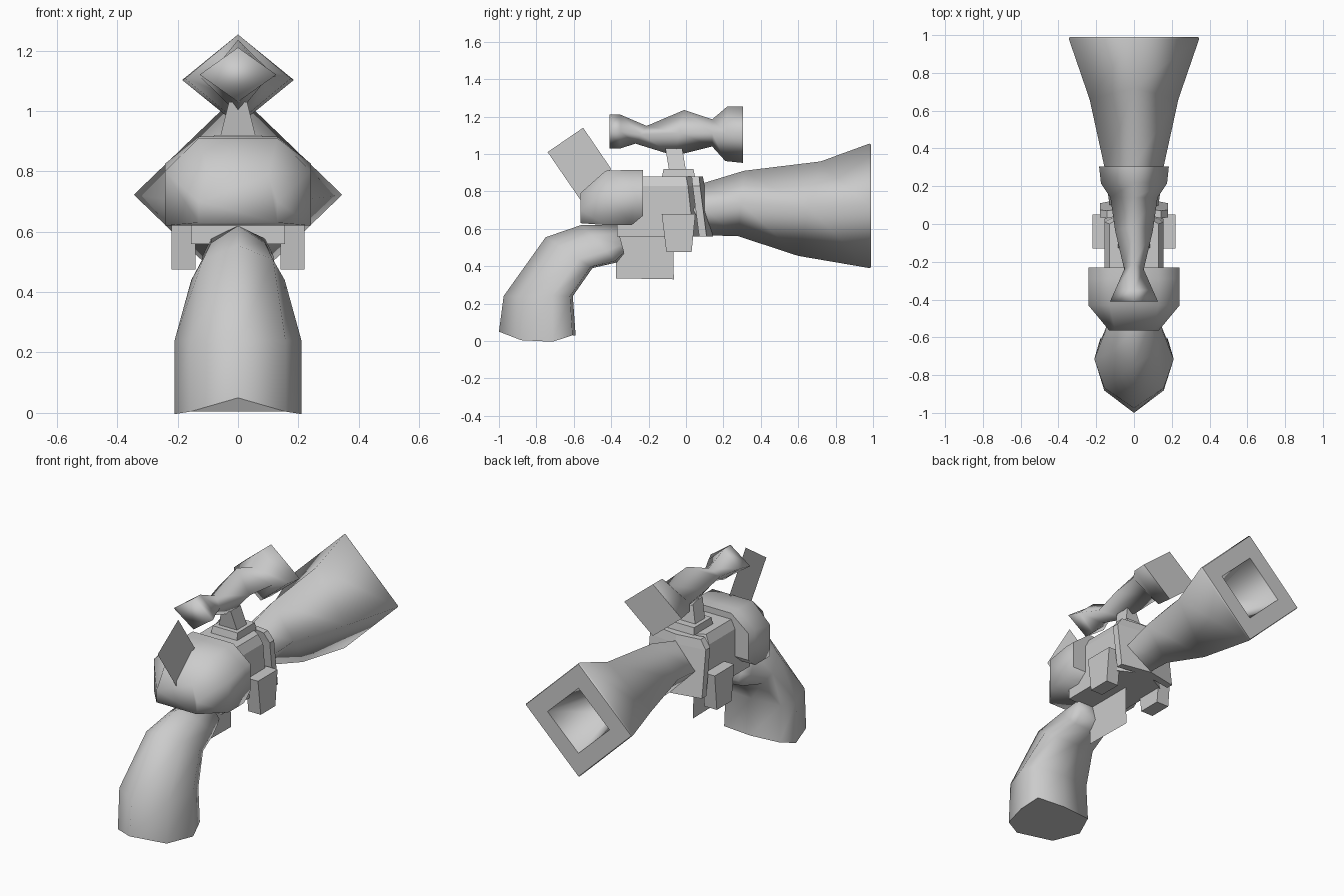
import bpy, bmesh
from mathutils import Vector

if "Cube" in bpy.data.objects:
    bpy.data.objects.remove(bpy.data.objects["Cube"])

GREY = (0.6, 0.6, 0.6, 1)
mat = bpy.data.materials.new("plain_grey")
mat.use_nodes = True
mat.diffuse_color = GREY
mat.node_tree.nodes["Principled BSDF"].inputs["Base Color"].default_value = GREY


def finish(name, bm, smooth=False):
    if len(bm.faces) > 1:
        bmesh.ops.recalc_face_normals(bm, faces=bm.faces)
    for f in bm.faces:
        f.smooth = smooth
    me = bpy.data.meshes.new(name)
    bm.to_mesh(me)
    bm.free()
    me.materials.append(mat)
    ob = bpy.data.objects.new(name, me)
    bpy.context.collection.objects.link(ob)
    return ob


def loft(name, rings, smooth=True, sharp=()):
    """Skin closed rings, cap both ends; rings listed in sharp get hard edges."""
    bm = bmesh.new()
    loops = [[bm.verts.new(p) for p in ring] for ring in rings]
    n = len(loops[0])
    for a, b in zip(loops, loops[1:]):
        for i in range(n):
            j = (i + 1) % n
            bm.faces.new((a[i], a[j], b[j], b[i]))
    bm.faces.new(loops[0])
    bm.faces.new(loops[-1])
    for k in sharp:
        for i in range(n):
            bm.edges.get((loops[k][i], loops[k][(i + 1) % n])).smooth = False
    return finish(name, bm, smooth)


def diamond(y_top, top, y_bot, bot, w, mid=None):
    ym = (y_top + y_bot) / 2
    zm = (top + bot) / 2 if mid is None else mid
    return [(0, y_top, top), (w, ym, zm), (0, y_bot, bot), (-w, ym, zm)]


def side_plate(name, pts):
    """Single sheet lying on the centre plane."""
    bm = bmesh.new()
    bm.faces.new([bm.verts.new((0, y, z)) for y, z in pts])
    return finish(name, bm)


def slab(name, pts, x0, x1):
    """Side outline extruded across x."""
    return loft(name, [[(x, y, z) for y, z in pts] for x in (x0, x1)], False)


# Flared barrel with a hollow muzzle
loft("barrel", [
    diamond(-0.05, 0.82, -0.05, 0.57, 0.12),
    diamond(0.08, 0.84, 0.12, 0.565, 0.13),
    diamond(0.31, 0.91, 0.28, 0.56, 0.155),
    diamond(0.72, 0.96, 0.60, 0.455, 0.235),
    diamond(0.98, 1.055, 0.98, 0.39, 0.345),
    diamond(0.99, 1.05, 0.99, 0.395, 0.34),
    diamond(0.99, 0.91, 0.99, 0.53, 0.20),
    diamond(0.65, 0.80, 0.65, 0.64, 0.08),
], sharp=(5, 6))

# Sighting scope
loft("scope", [
    diamond(-0.41, 1.21, -0.41, 1.03, 0.127),
    diamond(-0.35, 1.21, -0.35, 1.03, 0.10),
    diamond(-0.21, 1.15, -0.27, 1.055, 0.052),
    diamond(-0.01, 1.235, -0.06, 0.99, 0.10),
    diamond(0.14, 1.185, 0.14, 1.04, 0.125),
    diamond(0.22, 1.253, 0.21, 0.962, 0.175),
    diamond(0.305, 1.253, 0.305, 0.952, 0.185),
], sharp=(6,))


# Scope mount: foot and tapered post
def rect(x, y0, y1, z):
    return [(-x, y0, z), (x, y0, z), (x, y1, z), (-x, y1, z)]


loft("mount_foot", [rect(0.085, -0.13, 0.05, 0.87), rect(0.08, -0.12, 0.04, 0.92)], False)
loft("mount_post", [rect(0.06, -0.09, 0.0, 0.91), rect(0.03, -0.11, -0.02, 1.03)], False)


# Curved grip, pointed at the back and broad at the front
def grip_ring(back, front, w, sag=0.0):
    b, f = Vector((0, *back)), Vector((0, *front))
    ring = []
    half = [(0.75, 0.29), (1, 0.70), (0.85, 0.96)]
    outline = [(0, 0)] + half + [(0, 1)] + [(-x, t) for x, t in reversed(half)]
    for x, t in outline:
        p = b.lerp(f, t)
        ring.append((x * w, p.y, p.z - (sag if 0 < t < 0.9 else 0)))
    return ring


loft("grip", [
    grip_ring((-1.0, 0.05), (-0.59, 0.03), 0.21, 0.04),
    grip_ring((-0.975, 0.24), (-0.605, 0.24), 0.21),
    grip_ring((-0.75, 0.555), (-0.5, 0.39), 0.155),
    grip_ring((-0.56, 0.62), (-0.37, 0.42), 0.12),
    grip_ring((-0.37, 0.62), (-0.33, 0.47), 0.12),
], sharp=(0,))


# Rounded rear housing
def housing_ring(y, w, wt, bottom, shoulder, top):
    return [(-w, y, bottom), (w, y, bottom), (w, y, shoulder),
            (wt, y, top), (-wt, y, top), (-w, y, shoulder)]


loft("rear_housing", [
    housing_ring(-0.23, 0.242, 0.13, 0.67, 0.825, 0.915),
    housing_ring(-0.29, 0.242, 0.13, 0.62, 0.825, 0.915),
    housing_ring(-0.43, 0.242, 0.13, 0.62, 0.80, 0.91),
    housing_ring(-0.565, 0.13, 0.10, 0.63, 0.70, 0.79),
], sharp=(0,))


# Receiver with a pointed front
def receiver_ring(z, w, nose):
    return [(-w, -0.37, z), (w, -0.37, z), (w, nose - 0.08, z),
            (0, nose, z), (-w, nose - 0.08, z)]


loft("receiver", [receiver_ring(0.56, 0.155, 0.12), receiver_ring(0.83, 0.155, 0.09),
                  receiver_ring(0.88, 0.13, 0.08)], False)


# Swept collar around the barrel root
def collar_ring(z, side, nose):
    return [(-0.18, side, z), (0, side + 0.03, z), (0.18, side, z),
            (0.18, side + 0.04, z), (0, nose, z), (-0.18, side + 0.04, z)]


loft("collar", [collar_ring(0.56, 0.07, 0.145), collar_ring(0.83, 0.035, 0.10),
                [(x * 0.8, y, z) for x, y, z in collar_ring(0.88, 0.03, 0.09)]], False)

# Side blocks
block = [(-0.13, 0.68), (0.05, 0.68), (0.03, 0.475), (-0.105, 0.475)]
for side, s in (("left", 1), ("right", -1)):
    slab(side + "_side_block", block, s * 0.14, s * 0.22)

# Thin hammer and trigger plates
side_plate("hammer", [(-0.74, 1.01), (-0.55, 1.14), (-0.40, 0.92), (-0.565, 0.755)])
side_plate("trigger_plate", [(-0.375, 0.335), (-0.065, 0.33), (-0.07, 0.58), (-0.375, 0.58)])
